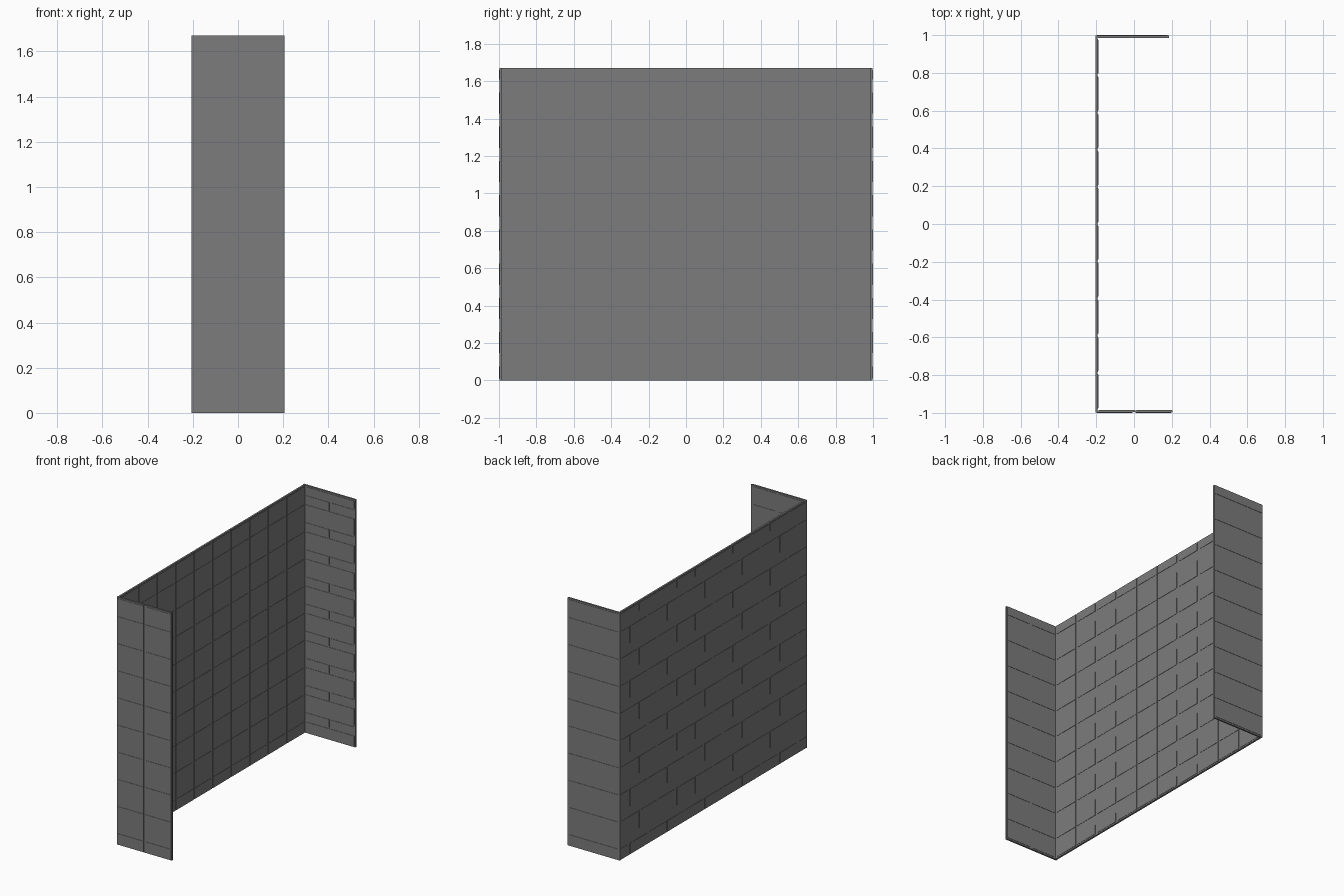
import bpy
import bmesh
from mathutils import Vector

cube = bpy.data.objects.get("Cube")
if cube:
    bpy.data.objects.remove(cube, do_unlink=True)

HEIGHT = 1.67
COURSE, BLOCK = 0.183, 0.113      # course spacing and block height
CORE, PANEL, PLATE = 0.004, 0.006, 0.008   # half thickness of each layer

stone = bpy.data.materials.new("dark_grey_stone")
stone.use_nodes = True
GREY = (0.2, 0.2, 0.2, 1)
stone.diffuse_color = GREY
bsdf = stone.node_tree.nodes["Principled BSDF"]
bsdf.inputs["Base Color"].default_value = GREY
bsdf.inputs["Roughness"].default_value = 0.8


def make_part(name, axis, centre, boxes):
    """Join boxes (u0, u1, z0, z1, d0, d1) into one object, u running along axis."""
    bm = bmesh.new()
    for u0, u1, z0, z1, d0, d1 in boxes:
        lo, hi = sorted((d0, d1))
        u, d = (u0 + u1) / 2, centre + (lo + hi) / 2
        middle = Vector((u, d, 0)) if axis == "x" else Vector((d, u, 0))
        size = Vector((u1 - u0, hi - lo, z1 - z0))
        if axis == "y":
            size.x, size.y = size.y, size.x
        middle.z = (z0 + z1) / 2
        for v in bmesh.ops.create_cube(bm, size=1)["verts"]:
            v.co = v.co * size + middle
    mesh = bpy.data.meshes.new(name)
    bm.to_mesh(mesh)
    bm.free()
    mesh.materials.append(stone)
    bpy.context.collection.objects.link(bpy.data.objects.new(name, mesh))


def rows(bands=False):
    """Heights of the tall blocks, or of the narrow bands between them."""
    for k in range(-1, 9):
        z = 0.145 + COURSE * k
        if bands:
            z0, z1 = z + BLOCK + 0.008, z + COURSE - 0.008
        else:
            z0, z1 = z, z + BLOCK
        z0, z1 = max(z0, 0.01), min(z1, HEIGHT - 0.01)
        if z1 - z0 > 0.02:
            yield k, z0, z1


def spans(u0, u1, count, shift=0.0):
    """Split a length into equal spans, shifted by a fraction of one span."""
    step = (u1 - u0) / count
    for i in range(-1, count + 1):
        a, b = max(u0, u0 + (i + shift) * step), min(u1, u0 + (i + 1 + shift) * step)
        if b - a > 0.03:
            yield a, b


def stacked_face(u0, u1, count, side):
    """Upright panels split by grooves, each carrying a stack of blocks."""
    out = []
    for a, b in spans(u0, u1, count):
        out.append((a + 0.005, b - 0.005, 0, HEIGHT, 0, side * PANEL))
        for k, z0, z1 in rows():
            out.append((a + 0.01, b - 0.01, z0, z1, 0, side * PLATE))
    return out


def bonded_face(u0, u1, count, side, bands=0, stagger=0.0):
    """Courses of blocks on a plain backing, with optional narrow bands."""
    out = [(u0, u1, 0, HEIGHT, 0, side * PANEL)]
    for k, z0, z1 in rows():
        for a, b in spans(u0, u1, count, stagger * (k % 2)):
            out.append((a + 0.008, b - 0.008, z0, z1, 0, side * PLATE))
    if bands:
        for k, z0, z1 in rows(True):
            for a, b in spans(u0, u1, bands):
                out.append((a + 0.006, b - 0.006, z0, z1, 0, side * PLATE))
    return out


# Each wall: name, axis, centre, extent, then its two dressed faces
END = 1 - PLATE
SIDE = -0.205 + PLATE
walls = [
    ("front_wall", "x", -END, (-0.205, 0.205),
     stacked_face(-0.205, 0.205, 2, -1), stacked_face(-0.19, 0.205, 2, 1)),
    ("back_wall", "x", END, (-0.205, 0.185),
     bonded_face(-0.205, 0.185, 1, 1), bonded_face(-0.19, 0.185, 1, -1, bands=2)),
    ("long_wall", "y", SIDE, (-0.998, 0.998),
     stacked_face(-0.985, 0.985, 10, 1),
     bonded_face(-0.998, 0.998, 10, -1, stagger=0.5)),
]
for name, axis, centre, (u0, u1), face_a, face_b in walls:
    make_part(name + "_core", axis, centre, [(u0, u1, 0, HEIGHT, -CORE, CORE)])
    make_part(name + "_outer_blocks" if axis == "x" else name + "_inner_blocks",
              axis, centre, face_a)
    make_part(name + "_inner_blocks" if axis == "x" else name + "_outer_blocks",
              axis, centre, face_b)
